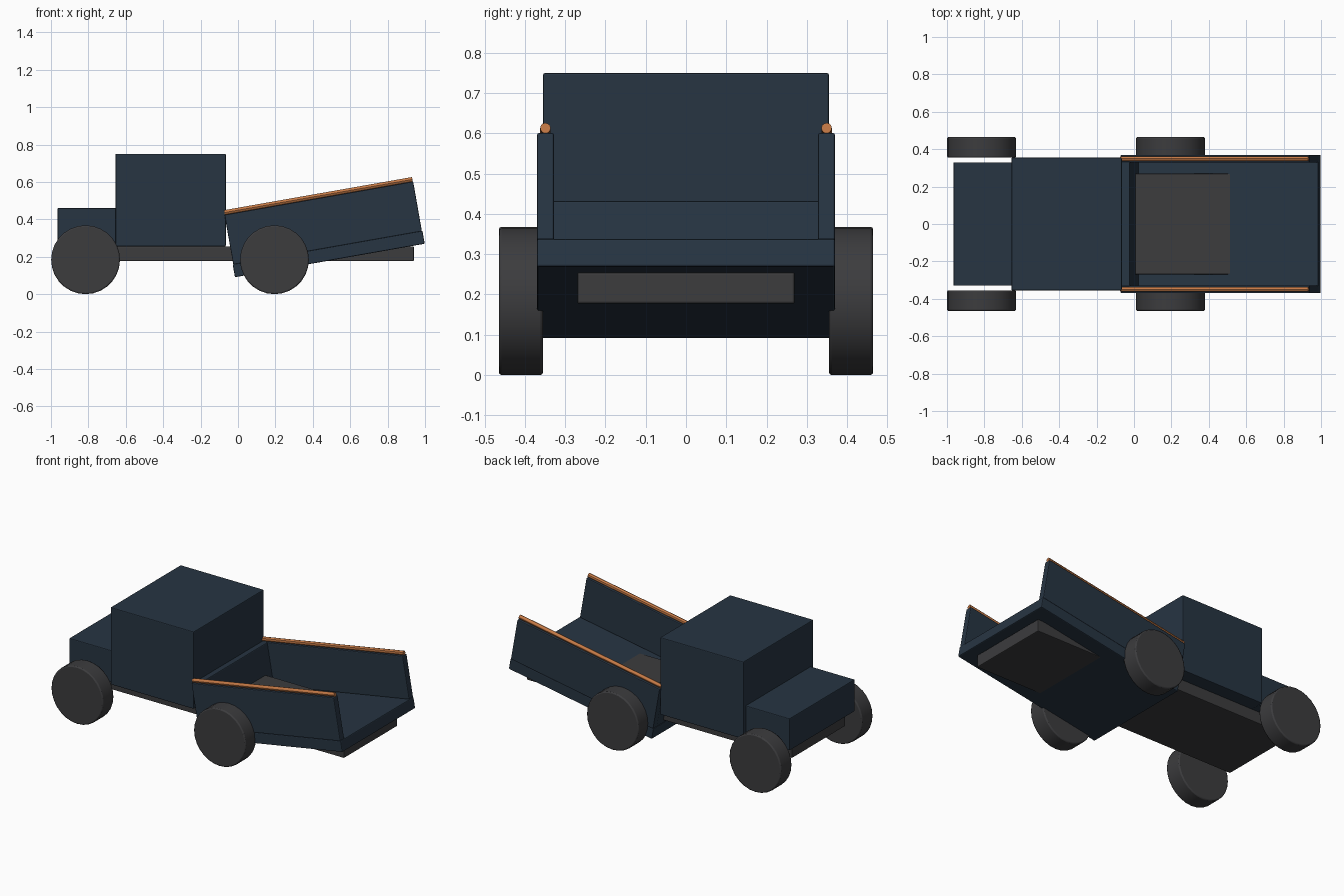
import bpy
from math import radians
from mathutils import Matrix, Vector

if "Cube" in bpy.data.objects:
    bpy.data.objects.remove(bpy.data.objects["Cube"])


def material(name, rgb):
    m = bpy.data.materials.new(name)
    m.diffuse_color = (*rgb, 1)
    m.use_nodes = True
    m.node_tree.nodes["Principled BSDF"].inputs["Base Color"].default_value = m.diffuse_color
    return m


NAVY = material("navy_paint", (0.02, 0.035, 0.055))
DARK = material("dark_rubber", (0.045, 0.045, 0.048))
COPPER = material("copper", (0.55, 0.19, 0.06))


def finish(ob, name, mat, bevel):
    ob.name = name
    ob.data.materials.append(mat)
    if bevel:
        b = ob.modifiers.new("soft_edge", "BEVEL")
        b.width, b.segments, b.limit_method = bevel, 2, "ANGLE"
    return ob


def box(name, x, y, z, mat, bevel=0.005):
    """Box from (min, max) ranges."""
    bpy.ops.mesh.primitive_cube_add(size=1)
    ob = bpy.context.object
    size = [r[1] - r[0] for r in (x, y, z)]
    mid = [(r[0] + r[1]) / 2 for r in (x, y, z)]
    ob.data.transform(Matrix.Translation(mid) @ Matrix.Diagonal((*size, 1)))
    return finish(ob, name, mat, bevel)


def rod(name, radius, length, centre, axis, sides, mat, bevel):
    """Cylinder along the given axis."""
    bpy.ops.mesh.primitive_cylinder_add(vertices=sides, radius=radius, depth=length)
    ob = bpy.context.object
    turn = Vector((0, 0, 1)).rotation_difference(Vector(axis)).to_matrix().to_4x4()
    ob.data.transform(Matrix.Translation(centre) @ turn)
    bpy.ops.object.shade_smooth_by_angle(angle=radians(30))
    return finish(ob, name, mat, bevel)


# Chassis, hood and cab
box("chassis", (-0.94, 0.94), (-0.27, 0.27), (0.177, 0.255), DARK)
box("hood", (-0.965, -0.65), (-0.33, 0.33), (0.255, 0.46), NAVY)
box("cab", (-0.655, -0.065), (-0.355, 0.355), (0.255, 0.75), NAVY)

# Wheels
for side, sy in (("right", -1), ("left", 1)):
    for end, x in (("front", -0.815), ("rear", 0.195)):
        rod(f"{end}_{side}_wheel", 0.184, 0.11, (x, sy * 0.41, 0.184),
            (0, 1, 0), 28, DARK, 0.007)

# Tipping bed, built level with its underside at z = 0 and then tilted
bed = [
    box("bed_floor", (-0.515, 0.515), (-0.37, 0.37), (0, 0.07), NAVY),
    box("bed_headboard", (-0.512, -0.462), (-0.335, 0.335), (0.068, 0.338), NAVY),
]
for side, sy in (("right", -1), ("left", 1)):
    bed.append(box(f"bed_{side}_wall", (-0.512, 0.512),
                   sorted((sy * 0.328, sy * 0.37)), (0.068, 0.338), NAVY))
    bed.append(rod(f"bed_{side}_rail", 0.013, 1.02, (0, sy * 0.349, 0.35),
                   (1, 0, 0), 12, COPPER, 0))

tilt = Matrix.Translation((0.491, 0, 0.18)) @ Matrix.Rotation(radians(-10), 4, "Y")
for ob in bed:
    ob.matrix_world = tilt
